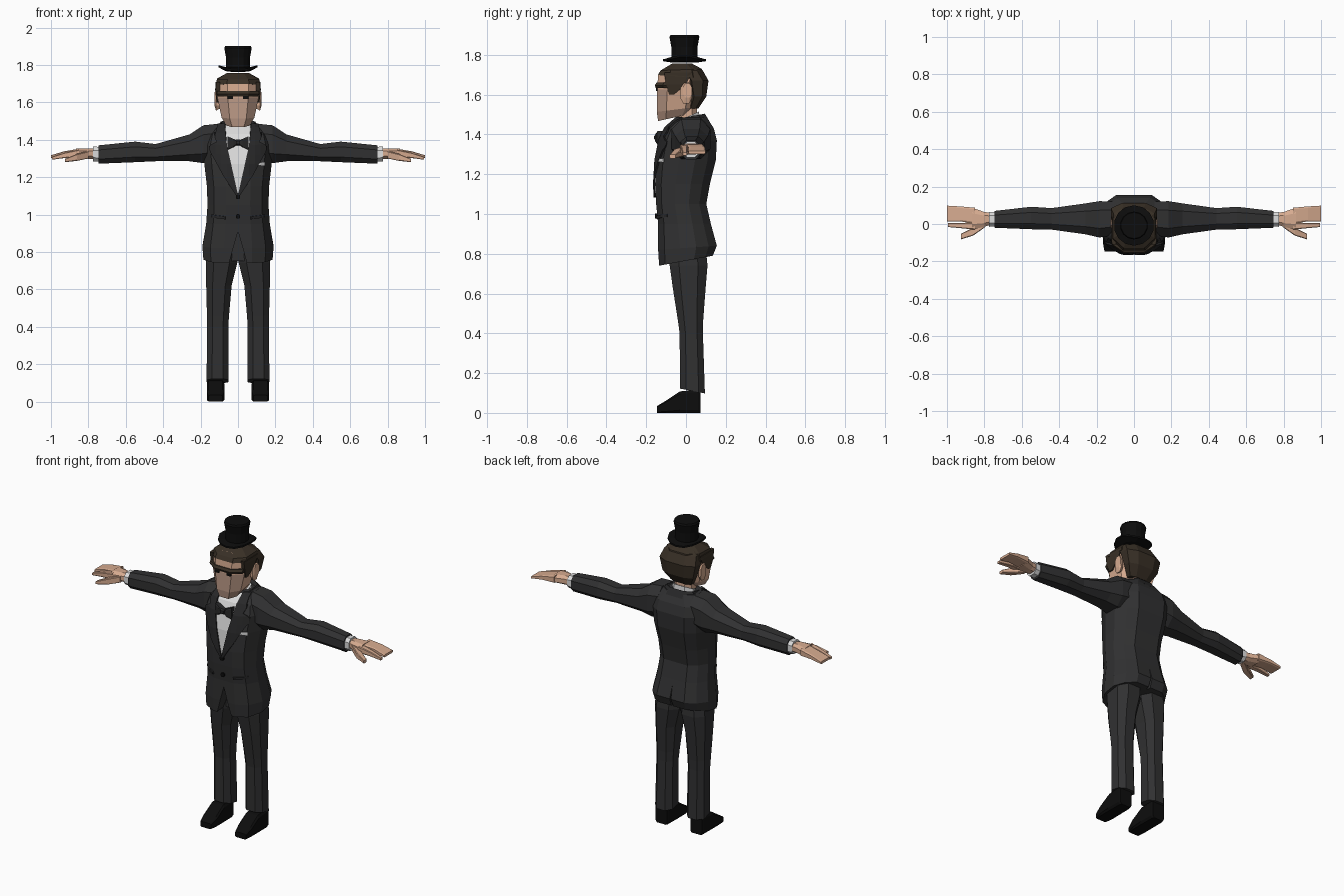
import bpy, bmesh, math
from mathutils import Vector
from mathutils.bvhtree import BVHTree


def material(name, r, g, b):
    m = bpy.data.materials.new(name)
    m.diffuse_color = (r, g, b, 1)
    return m


SUIT = material("charcoal cloth", .030, .030, .031)
LAPEL = material("dark satin", .021, .021, .022)
BLACK = material("black", .004, .004, .004)
WHITE = material("white linen", .72, .72, .72)
SKIN = material("skin", .68, .41, .28)
STUBBLE = material("shaved skin", .50, .32, .24)
HAIR = material("dark brown hair", .040, .029, .019)

# Unit cross-sections, listed counter-clockwise
half = [(.4, -1), (.78, -.78), (1, -.25), (1, .3), (.8, .72), (.5, 1)]
TORSO = [(0, -1)] + half + [(0, 1)] + [(-u, v) for u, v in reversed(half)]
OCT = [(-.5, -1), (.5, -1), (1, -.5), (1, .5), (.5, 1), (-.5, 1), (-1, .5), (-1, -.5)]
BLOCK = [(-.8, -1), (.8, -1), (1, -.75), (1, .75), (.8, 1), (-.8, 1), (-1, .75), (-1, -.75)]
ORDER = {'x': (2, 0, 1), 'y': (0, 2, 1), 'z': (0, 1, 2)}   # slots of u, v, t


def finish(name, bm, mat, mirror=False):
    bmesh.ops.recalc_face_normals(bm, faces=bm.faces)
    me = bpy.data.meshes.new(name)
    bm.to_mesh(me)
    ob = bpy.data.objects.new(name, me)
    bpy.context.collection.objects.link(ob)
    me.materials.append(mat)
    if mirror:
        ob.modifiers.new("mirror", 'MIRROR').use_clip = False
    return ob


def loft_mesh(rings, shape, axis):
    """Rings are (t, u0, u1, v0, v1[, tilt]) along the axis."""
    bm, loops = bmesh.new(), []
    for r in rings:
        t, u0, u1, v0, v1 = r[:5]
        tilt = r[5] if len(r) > 5 else 0
        loop = []
        for a, b in shape:
            uvt = ((u0 + u1) / 2 + a * (u1 - u0) / 2, (v0 + v1) / 2 + b * (v1 - v0) / 2, t + tilt * b)
            co = {'x': (uvt[2], uvt[0], uvt[1]), 'y': (uvt[0], uvt[2], uvt[1]), 'z': uvt}[axis]
            loop.append(bm.verts.new(co))
        loops.append(loop)
    n = len(shape)
    for lo, hi in zip(loops, loops[1:]):
        for i in range(n):
            bm.faces.new((lo[i], lo[(i + 1) % n], hi[(i + 1) % n], hi[i]))
    bm.faces.new(loops[0])
    bm.faces.new(loops[-1])
    bmesh.ops.recalc_face_normals(bm, faces=bm.faces)
    return bm


def loft(name, rings, mat, shape=OCT, axis='z', mirror=False):
    return finish(name, loft_mesh(rings, shape, axis), mat, mirror)


def sym(rows):
    """Rows (z, half width, front, back[, tilt]) into symmetric rings."""
    return [(r[0], -r[1], r[1], *r[2:]) for r in rows]


# Jacket body
body = loft_mesh(sym([
    (.765, .185, -.135, .135, .025), (.83, .19, -.14, .155, .01), (.95, .17, -.14, .125),
    (1.05, .163, -.15, .102), (1.15, .166, -.155, .12), (1.27, .18, -.148, .15),
    (1.37, .19, -.128, .155), (1.43, .175, -.10, .14), (1.485, .115, -.045, .105)]), TORSO, 'z')
surface = BVHTree.FromBMesh(body)
jacket = finish("jacket_body", body, SUIT)


# Front cutaway and rear vent of the jacket
def wedge(name, w, top, y0, y1):
    ob = loft(name, [(y0, -w, w, .68, top), (y1, -w, w, .68, top)], SUIT,
              [(-1, -1), (1, -1), (0, 1)], 'y')
    ob.hide_render = True
    ob.display_type = 'WIRE'
    mod = jacket.modifiers.new(name, 'BOOLEAN')
    mod.operation, mod.object, mod.solver = 'DIFFERENCE', ob, 'EXACT'


wedge("front_cutter", .065, .91, -.3, -.07)
wedge("vent_cutter", .012, .92, .115, .3)


def plate(name, pts, mat, off, mirror=True):
    """Flat outline in x, z draped over the jacket front."""
    bm = bmesh.new()
    bm.faces.new([bm.verts.new((x, 0, z)) for x, z in pts])
    cuts = [(Vector((0, 0, z)), Vector((0, 0, 1))) for z in (1.05, 1.1, 1.15, 1.21, 1.27, 1.32, 1.37, 1.4, 1.43, 1.46)]
    cuts += [(Vector((x, 0, 0)), Vector((1, 0, 0))) for x in (.03, .06, .09, .12, .15)]
    for co, no in cuts:
        bmesh.ops.bisect_plane(bm, geom=bm.verts[:] + bm.edges[:] + bm.faces[:], plane_co=co, plane_no=no)
    for v in bm.verts:
        hit, no, _, _ = surface.ray_cast(Vector((v.co.x, -1, v.co.z)), Vector((0, 1, 0)))
        if hit:
            v.co = hit + Vector((0, no.y, no.z)).normalized() * off
        else:
            v.co.y = -.05
    ob = finish(name, bm, mat, mirror)
    if sum(p.normal.y for p in ob.data.polygons) > 0:
        ob.data.flip_normals()
    solid = ob.modifiers.new("thickness", 'SOLIDIFY')
    solid.thickness, solid.offset = .009, -1
    return ob


plate("shirt_front", [(0, 1.11), (.05, 1.29), (.08, 1.44), (.075, 1.475), (0, 1.475)], WHITE, .004)
plate("lapel", [(0, 1.105), (.012, 1.105), (.075, 1.20), (.15, 1.335), (.155, 1.365), (.115, 1.385),
                (.125, 1.41), (.108, 1.478), (.07, 1.478), (.062, 1.38)], LAPEL, .011)
plate("hip_pocket", [(.07, .975), (.145, .985), (.145, 1.0), (.07, .99)], LAPEL, .008)
plate("pocket_square", [(.108, 1.262), (.145, 1.262), (.145, 1.28), (.108, 1.275)], WHITE, .009, False)
for z, y in ((1.095, -.156), (.99, -.148)):
    loft("jacket_button", [(y - .007, -.012, .012, z - .012, z + .012),
                           (y + .01, -.012, .012, z - .012, z + .012)], BLACK, OCT, 'y')

# Collars and neck
loft("jacket_collar", sym([(1.455, .115, -.035, .118, .01), (1.492, .092, -.035, .095, .012),
                           (1.47, .075, -.02, .07, .01)]), LAPEL)
loft("shirt_collar", sym([(1.43, .085, -.095, .07, .02), (1.485, .07, -.065, .065, .03)]), WHITE)
loft("neck", sym([(1.42, .058, -.05, .055), (1.56, .058, -.045, .055)]), SKIN)

# Bow tie
loft("bow_wing", [(.005, -.15, -.118, 1.373, 1.397), (.025, -.155, -.115, 1.36, 1.405),
                  (.056, -.145, -.11, 1.345, 1.418)], LAPEL, BLOCK, 'x', True)
loft("bow_knot", [(-.012, -.16, -.12, 1.368, 1.4), (.012, -.16, -.12, 1.368, 1.4)], LAPEL, OCT, 'x')

# Sleeves, cuffs and hands
loft("sleeve", [(.11, -.06, .12, 1.29, 1.485), (.185, -.072, .122, 1.275, 1.477), (.26, -.055, .11, 1.285, 1.428),
                (.44, -.03, .085, 1.285, 1.377), (.55, -.028, .092, 1.28, 1.39),
                (.745, -.02, .07, 1.272, 1.37)], SUIT, OCT, 'x', True)
loft("shirt_cuff", [(.73, -.012, .063, 1.282, 1.362), (.776, -.015, .065, 1.285, 1.363)], WHITE, OCT, 'x', True)
loft("palm", [(.765, -.004, .06, 1.298, 1.352), (.80, -.015, .064, 1.298, 1.354),
              (.865, -.03, .087, 1.303, 1.352)], SKIN, OCT, 'x', True)
loft("fingers", [(.85, .003, .087, 1.308, 1.352), (.93, .014, .094, 1.31, 1.338),
                 (1.0, .012, .098, 1.302, 1.317)], SKIN, BLOCK, 'x', True)
loft("index_finger", [(.85, -.03, .008, 1.308, 1.348), (.93, -.022, .006, 1.302, 1.33),
                      (.995, -.016, .004, 1.293, 1.308)], SKIN, BLOCK, 'x', True)
loft("thumb", [(.80, -.02, .02, 1.3, 1.34), (.86, -.062, -.02, 1.287, 1.325),
               (.925, -.082, -.052, 1.28, 1.298)], SKIN, BLOCK, 'x', True)

# Trousers and shoes
loft("trouser_leg", [(.11, .05, .168, -.03, .095, -.012), (.40, .052, .165, -.032, .085),
                     (.46, .048, .166, -.04, .086), (.62, .034, .17, -.065, .098),
                     (.74, .004, .172, -.082, .108), (.93, 0, .15, -.088, .09)], SUIT, OCT, 'z', True)
loft("shoe", [(-.146, .083, .158, 0, .034), (-.10, .073, .166, 0, .062), (-.03, .073, .166, 0, .108),
              (.06, .075, .165, 0, .118), (.072, .08, .16, 0, .11)], BLACK, BLOCK, 'y', True)

# Head with a shaved lower face
head = loft("head", sym([
    (1.485, .062, -.14, .02, .018), (1.525, .088, -.147, .045, .012), (1.625, .110, -.145, .06),
    (1.70, .112, -.14, .08), (1.738, .085, -.10, .06)]), SKIN)
head.data.materials.append(STUBBLE)
for p in head.data.polygons:
    if p.center.z < 1.62 and (p.center.y < -.1 or p.normal.z < -.5 or p.center.z < 1.52):
        p.material_index = 1
loft("ear", [(.10, -.022, .022, 1.565, 1.645), (.118, -.028, .03, 1.555, 1.66),
             (.126, -.015, .03, 1.585, 1.655)], SKIN, OCT, 'x', True)
loft("brow", sym([(1.632, .106, -.151, 0), (1.645, .114, -.157, 0), (1.66, .112, -.149, 0)]), HAIR)
loft("eye", [(-.152, .026, .056, 1.617, 1.634), (-.13, .026, .056, 1.617, 1.634)], BLACK, BLOCK, 'y', True)

# Hair
loft("back_hair", sym([(1.53, .07, .01, .062), (1.59, .105, .02, .102), (1.67, .123, .0, .113),
                       (1.72, .11, -.03, .085), (1.75, .06, -.04, .04)]), HAIR)
loft("top_hair", sym([(1.69, .121, -.142, .095, -.008), (1.725, .112, -.128, .08, .004),
                      (1.756, .06, -.07, .03)]), HAIR)
loft("sideburn", [(1.60, .095, .114, -.085, -.06), (1.65, .095, .121, -.10, .0),
                  (1.71, .095, .12, -.11, .03)], HAIR, BLOCK, 'z', True)

# Top hat, brim curled up at the sides
circle = [(math.cos(math.tau * (i + .5) / 14), math.sin(math.tau * (i + .5) / 14)) for i in range(14)]
profile = [(1.762, .07), (1.768, .108), (1.778, .108), (1.785, .066), (1.84, .066), (1.89, .075), (1.90, .07)]
hat = loft("top_hat", [(z, -r, r, -r - .008, r - .008) for z, r in profile], BLACK, circle)
for v in hat.data.vertices:
    if v.co.z < 1.78:
        v.co.z += .022 * (abs(v.co.x) / .108) ** 3
